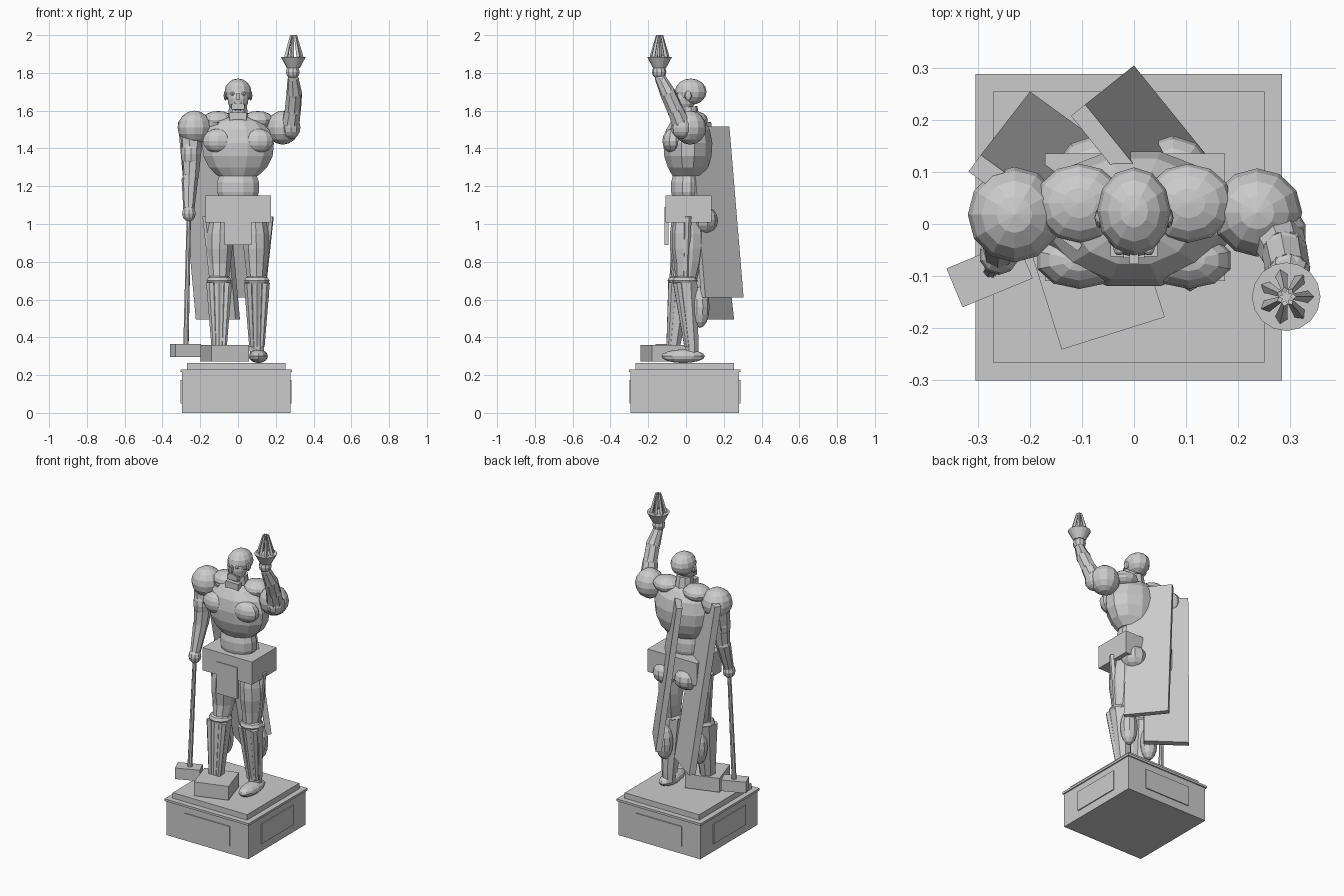
import bpy, bmesh, math
from mathutils import Vector, Matrix

cube = bpy.data.objects.get("Cube")
if cube:
    bpy.data.objects.remove(cube, do_unlink=True)

stone = bpy.data.materials.new("pale grey stone")
stone.use_nodes = True
GREY = (0.6, 0.6, 0.6, 1)
stone.diffuse_color = GREY
stone.node_tree.nodes["Principled BSDF"].inputs["Base Color"].default_value = GREY


def finish(name, bm):
    bmesh.ops.recalc_face_normals(bm, faces=bm.faces)
    mesh = bpy.data.meshes.new(name)
    bm.to_mesh(mesh)
    bm.free()
    mesh.materials.append(stone)
    obj = bpy.data.objects.new(name, mesh)
    bpy.context.collection.objects.link(obj)
    return obj


def ball(name, loc, radii, seg=12, rings=8):
    bm = bmesh.new()
    bmesh.ops.create_uvsphere(bm, u_segments=seg, v_segments=rings, radius=1,
                              matrix=Matrix.Translation(loc) @ Matrix.Diagonal((*radii, 1)))
    return finish(name, bm)


def box(name, loc, size, turn=0):
    bm = bmesh.new()
    bmesh.ops.create_cube(bm, size=1, matrix=Matrix.Translation(loc)
                          @ Matrix.Rotation(math.radians(turn), 4, 'Z')
                          @ Matrix.Diagonal((*size, 1)))
    return finish(name, bm)


def loft(name, rings, n=10):
    """Skin elliptical rings given as (centre, radius x, radius y)."""
    bm = bmesh.new()
    loops = []
    for c, rx, ry in rings:
        angles = [math.tau * (i + 0.5) / n for i in range(n)]
        loops.append([bm.verts.new((c[0] + rx * math.cos(a), c[1] + ry * math.sin(a), c[2]))
                      for a in angles])
    for lo, hi in zip(loops, loops[1:]):
        for i in range(n):
            bm.faces.new((lo[i], lo[(i + 1) % n], hi[(i + 1) % n], hi[i]))
    bm.faces.new(loops[0])
    bm.faces.new(loops[-1])
    return finish(name, bm)


def limb(name, a, b, ra, rb, n=8):
    """Tapered rod from point a to point b."""
    a, b = Vector(a), Vector(b)
    d = b - a
    bm = bmesh.new()
    bmesh.ops.create_cone(bm, cap_ends=True, segments=n, radius1=ra, radius2=rb, depth=d.length,
                          matrix=Matrix.Translation((a + b) / 2)
                          @ d.to_track_quat('Z', 'Y').to_matrix().to_4x4())
    return finish(name, bm)


def plank(name, corner, angle, width, thick, lean, z0, z1):
    """Upright slab sheared by lean; corner is its outer low corner."""
    u = Vector((math.cos(angle), math.sin(angle), 0))
    v = Vector((u.y, -u.x, 0)) * thick
    bm = bmesh.new()
    rows = []
    for z, shift in ((z0, Vector((0, 0, 0))), (z1, Vector((*lean, 0)))):
        o = Vector((*corner, z)) + shift
        rows.append([bm.verts.new(p) for p in (o, o + u * width, o + u * width + v, o + v)])
    bm.faces.new(rows[0])
    bm.faces.new(rows[1])
    for i in range(4):
        j = (i + 1) % 4
        bm.faces.new((rows[0][i], rows[0][j], rows[1][j], rows[1][i]))
    return finish(name, bm)


# Pedestal with a raised panel on each side
PX, PY = -0.01, -0.006
box("pedestal_block", (PX, PY, 0.108), (0.575, 0.575, 0.216))
box("pedestal_ledge", (PX, PY, 0.223), (0.59, 0.59, 0.014))
box("pedestal_step", (PX, PY, 0.247), (0.522, 0.522, 0.036))
for i in range(4):
    a = math.pi / 2 * i
    box("pedestal_panel", (PX + 0.289 * math.cos(a), PY + 0.289 * math.sin(a), 0.112),
        (0.009, 0.32, 0.125), 90 * i)

# Head, neck and face
ball("skull", (0, 0.025, 1.7), (0.071, 0.084, 0.07))
ball("face", (0, -0.008, 1.665), (0.056, 0.056, 0.078))
box("chin", (0, -0.045, 1.62), (0.07, 0.03, 0.03))
box("nose", (0, -0.064, 1.675), (0.018, 0.026, 0.035))
box("mouth", (0, -0.058, 1.642), (0.04, 0.015, 0.008))
for s in (-1, 1):
    ball("eye", (s * 0.028, -0.048, 1.69), (0.012, 0.012, 0.01), 8, 6)
    ball("ear", (s * 0.066, 0.012, 1.68), (0.01, 0.02, 0.026), 8, 6)
limb("neck", (0, 0.02, 1.5), (0, 0.01, 1.62), 0.062, 0.05, 10)
box("collar", (0, -0.045, 1.565), (0.09, 0.035, 0.05))

# Torso and hips
loft("chest", [((0, 0.01, z), rx, ry) for z, rx, ry in (
    (1.255, 0.11, 0.085), (1.3, 0.16, 0.11), (1.36, 0.19, 0.13), (1.43, 0.197, 0.134),
    (1.5, 0.17, 0.12), (1.545, 0.12, 0.09), (1.565, 0.06, 0.05))], 12)
loft("waist", [((0, 0.005, z), rx, ry) for z, rx, ry in (
    (1.14, 0.105, 0.08), (1.17, 0.115, 0.087), (1.22, 0.115, 0.087), (1.265, 0.1, 0.075))], 12)
box("hip_block", (0.002, 0.013, 1.079), (0.346, 0.245, 0.144))
box("front_flap", (0, -0.103, 0.99), (0.143, 0.022, 0.2))
for s in (-1, 1):
    ball("breast_muscle", (s * 0.105, -0.07, 1.44), (0.085, 0.055, 0.065), 10, 8)
    ball("upper_shoulder", (s * 0.105, 0.04, 1.55), (0.085, 0.076, 0.048))
    ball("buttock", (s * 0.075, 0.09, 1.02), (0.08, 0.08, 0.072), 10, 8)

# Legs: side, hip y, knee y, ankle y
for side, s, hy, ky, ay in (("right", -1, 0, -0.025, -0.065), ("left", 1, 0.01, 0.0, 0.03)):
    def ring(x, y, z, rx, ry):
        return ((s * x, y, z), rx, ry)
    loft(side + "_thigh", [ring(0.09, hy, 1.03, 0.06, 0.075), ring(0.096, hy, 0.95, 0.07, 0.085),
                           ring(0.097, hy, 0.87, 0.071, 0.085), ring(0.097, hy, 0.79, 0.062, 0.072),
                           ring(0.097, ky, 0.7, 0.05, 0.056)])
    ball(side + "_knee", (s * 0.1, ky - 0.005, 0.7), (0.07, 0.068, 0.035), 10, 6)
    loft(side + "_shin", [ring(0.1, ay, 0.3, 0.04, 0.037), ring(0.1, ay, 0.36, 0.042, 0.039),
                          ring(0.1, ky, 0.7, 0.066, 0.064)], 8)
    ball(side + "_calf", (s * 0.1, (ky + ay) / 2 + 0.058, 0.56), (0.052, 0.052, 0.11), 10, 8)
    for dx in (-0.045, 0, 0.045):
        limb(side + "_shin_ridge", (s * 0.1 + dx, ky - 0.045, 0.69),
             (s * 0.1 + dx * 0.6, ay - 0.025, 0.35), 0.024, 0.014, 6)
    for dx in (-0.062, 0.07):
        limb(side + "_thigh_strap", (s * (0.1 + dx), hy, 1.04),
             (s * (0.1 + dx * 0.5), ky, 0.7), 0.02, 0.018, 6)
ball("left_foot", (0.108, -0.015, 0.3), (0.05, 0.115, 0.036))
box("right_foot_block", (-0.07, -0.115, 0.315), (0.208, 0.2, 0.088), 17.5)

# Lowered arm holding a long hammer
ball("right_shoulder", (-0.23, 0.018, 1.51), (0.09, 0.092, 0.09))
limb("right_upper_arm", (-0.245, 0.015, 1.46), (-0.25, -0.01, 1.24), 0.06, 0.042)
ball("right_bicep", (-0.25, 0.0, 1.37), (0.054, 0.055, 0.085), 10, 8)
ball("right_elbow", (-0.255, -0.01, 1.24), (0.043, 0.043, 0.04), 10, 6)
limb("right_forearm", (-0.255, -0.01, 1.24), (-0.26, -0.055, 1.08), 0.044, 0.03)
ball("right_hand", (-0.26, -0.06, 1.055), (0.038, 0.038, 0.042), 10, 6)
limb("hammer_shaft", (-0.26, -0.06, 1.06), (-0.276, -0.09, 0.33), 0.012, 0.015)
box("hammer_head", (-0.278, -0.095, 0.33), (0.146, 0.081, 0.07), 22.5)

# Raised arm holding a torch
arm = [(0.275, -0.02, 1.51), (0.29, -0.055, 1.6), (0.298, -0.095, 1.69), (0.292, -0.135, 1.77)]
ball("left_shoulder", (0.237, 0.022, 1.51), (0.087, 0.085, 0.09))
ball("left_elbow", (0.28, -0.02, 1.51), (0.053, 0.06, 0.06), 10, 8)
for p, q, ra, rb in zip(arm, arm[1:], (0.052, 0.044, 0.042), (0.045, 0.042, 0.03)):
    limb("left_arm_section", p, q, ra, rb)
    ball("left_arm_joint", q, (rb, rb, rb), 10, 6)
ball("left_hand", (0.29, -0.142, 1.805), (0.038, 0.038, 0.04), 10, 6)
limb("torch_cup", (0.293, -0.14, 1.825), (0.293, -0.14, 1.885), 0.034, 0.066, 16)
for i in range(7):
    a = math.tau * i / 7
    d = Vector((math.cos(a), math.sin(a), 0))
    centre = Vector((0.293, -0.14, 0))
    limb("flame_blade", centre + d * 0.042 + Vector((0, 0, 1.883)),
         centre + d * 0.013 + Vector((0, 0, 2.0)), 0.012, 0.006, 4)

# Two leaning slabs behind the figure
plank("left_back_slab", (0.0, 0.305), math.radians(-51), 0.26, 0.035, (-0.094, -0.075), 0.61, 1.515)
plank("right_back_slab", (-0.2, 0.255), math.radians(-36), 0.26, 0.04, (-0.095, -0.122), 0.495, 1.54)
